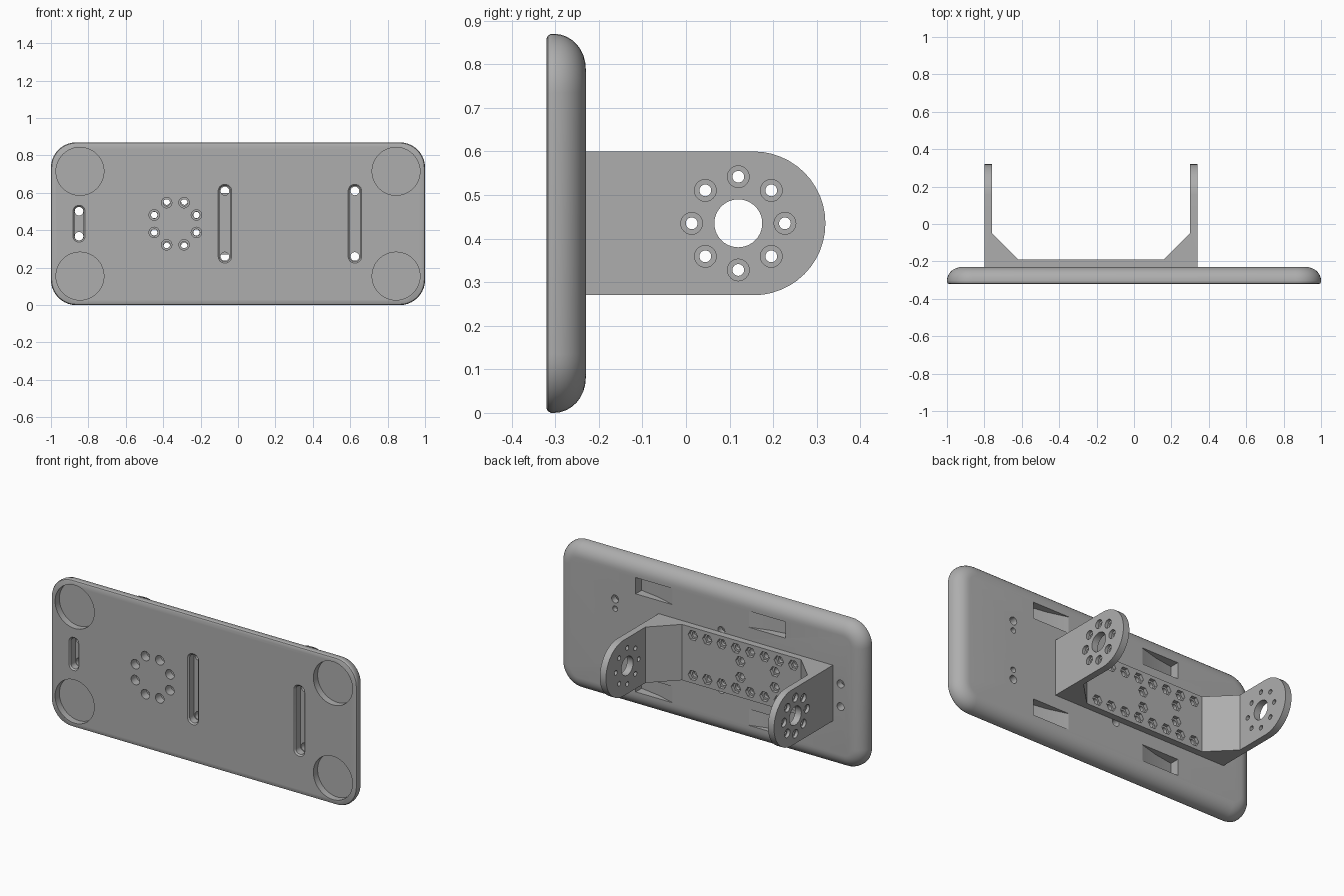
import bpy, bmesh, math

cube = bpy.data.objects.get("Cube")
if cube:
    bpy.data.objects.remove(cube, do_unlink=True)

grey = bpy.data.materials.new("plain grey")
grey.use_nodes = True
colour = (0.42, 0.42, 0.42, 1)
grey.diffuse_color = colour
grey.node_tree.nodes["Principled BSDF"].inputs["Base Color"].default_value = colour

FRONT, BACK, MID = -0.32, -0.23, 0.435   # plate faces and centre height


def loft(name, rings):
    """Closed solid through matching rings of points."""
    bm = bmesh.new()
    loops = [[bm.verts.new(p) for p in ring] for ring in rings]
    n = len(loops[0])
    for a, b in zip(loops, loops[1:]):
        for i in range(n):
            bm.faces.new((a[i], a[(i + 1) % n], b[(i + 1) % n], b[i]))
    bm.faces.new(loops[0])
    bm.faces.new(loops[-1])
    bmesh.ops.recalc_face_normals(bm, faces=bm.faces)
    mesh = bpy.data.meshes.new(name)
    bm.to_mesh(mesh)
    bm.free()
    mesh.materials.append(grey)
    obj = bpy.data.objects.new(name, mesh)
    bpy.context.collection.objects.link(obj)
    return obj


def rounded(cx, cz, hx, hz, r, steps=10):
    """Rounded rectangle outline from its centre and half sizes."""
    pts = []
    for k, (sx, sz) in enumerate(((1, 1), (-1, 1), (-1, -1), (1, -1))):
        for i in range(steps + 1):
            a = (k + i / steps) * math.pi / 2
            pts.append((cx + sx * (hx - r) + r * math.cos(a),
                        cz + sz * (hz - r) + r * math.sin(a)))
    return pts


def ring(cx, cz, r, n=24):
    return [(cx + r * math.cos(math.tau * i / n), cz + r * math.sin(math.tau * i / n))
            for i in range(n)]


def along_y(outline, y):
    return [(u, y, v) for u, v in outline]


def along_x(outline, x):
    return [(x, u, v) for u, v in outline]


def bore(cx, cz, r, y0, y1, n=24):
    """Round (or six-sided) cutter running front to back."""
    return loft("cutter", [along_y(ring(cx, cz, r, n), y) for y in (y0, y1)])


def side_bore(cy, cz, r, x0, x1, n=24):
    return loft("cutter", [along_x(ring(cy, cz, r, n), x) for x in (x0, x1)])


def carve(target, cutters):
    """Cut each solid out of the target, then drop the cutters."""
    bpy.context.view_layer.objects.active = target
    for c in cutters:
        c.hide_render = True
        mod = target.modifiers.new("cut", "BOOLEAN")
        mod.operation, mod.solver, mod.object = "DIFFERENCE", "EXACT", c
        bpy.ops.object.modifier_apply(modifier=mod.name)
        bpy.data.objects.remove(c, do_unlink=True)


def smooth(obj):
    bpy.ops.object.select_all(action="DESELECT")
    obj.select_set(True)
    bpy.context.view_layer.objects.active = obj
    bpy.ops.object.shade_smooth_by_angle(angle=math.radians(32))


# Plate with a tight front edge and a broad round back edge
edge = [(FRONT, 0.010), (FRONT + 0.003, 0.004), (FRONT + 0.010, 0)]
for i in range(9):
    a = i / 8 * math.pi / 2
    edge.append((-0.303 + 0.073 * math.sin(a), 0.08 * (1 - math.cos(a))))
plate = loft("mounting_plate", [
    along_y(rounded(0, MID, 1 - d, MID - d, 0.135 - d), y) for y, d in edge])

cuts = []
# Round corner recesses on the front
for x in (-0.845, 0.845):
    for z in (0.155, 0.715):
        cuts.append(bore(x, z, 0.128, FRONT - 0.02, FRONT + 0.04, 48))

# Chamfered slots on the front, with bolt holes in their floors
for x, z, half_w, half_h, bolt in ((-0.85, MID, 0.024, 0.09, 0.067),
                                   (-0.07, MID, 0.028, 0.202, 0.175),
                                   (0.625, MID, 0.028, 0.202, 0.175)):
    profile = [(FRONT - 0.01, 0.008), (FRONT, 0.008), (FRONT + 0.008, 0), (FRONT + 0.05, 0)]
    cuts.append(loft("cutter", [
        along_y(rounded(x, z, half_w + d, half_h + d, half_w + d - 0.002, 6), y)
        for y, d in profile]))
    for s in (-1, 1):
        cuts.append(bore(x, z + s * bolt, 0.023, FRONT, BACK + 0.02))
        if bolt > 0.1:   # smaller blind hole beside each bolt hole
            cuts.append(bore(x, z + s * 0.118, 0.016, BACK - 0.03, BACK + 0.02))

# Ring of eight stepped holes
circle = []
for i in range(8):
    a = (i + 0.5) * math.pi / 4
    circle.append((-0.335 + 0.122 * math.cos(a), MID + 0.122 * math.sin(a)))
for x, z in circle:
    cuts.append(bore(x, z, 0.028, FRONT - 0.02, FRONT + 0.05))
    cuts.append(bore(x, z, 0.018, FRONT, BACK + 0.02))

# Ramped strap pockets on the back, deepest at their outer ends
for s in (-1, 1):
    for z in (MID - 0.29, MID + 0.29):
        wedge = [(s * 0.25, BACK + 0.01), (s * 0.25, BACK - 0.002),
                 (s * 0.37, BACK - 0.036), (s * 0.49, BACK - 0.055), (s * 0.49, BACK + 0.01)]
        cuts.append(loft("cutter", [[(x, y, h) for x, y in wedge]
                                    for h in (z - 0.048, z + 0.048)]))
carve(plate, cuts)
smooth(plate)

# U bracket: base, gusseted corners and two arms from one outline
MIDX, HALF, TIP = -0.23, 0.57, 0.32
right = [(HALF, BACK), (HALF, TIP), (HALF - 0.04, TIP), (HALF - 0.04, -0.05), (HALF - 0.18, -0.19)]
outline = right + [(-x, y) for x, y in reversed(right)]
bracket = loft("u_bracket", [[(MIDX + x, y, z) for x, y in outline] for z in (0.27, 0.60)])

cuts = []
# Round off the arm tips: everything outside the half circle is cut away
R = 0.165
arc = [(TIP - R + R * math.cos(a), MID + R * math.sin(a))
       for a in (math.pi * (i / 24 - 0.5) for i in range(25))]
for half in (arc[:13], arc[12:]):
    s = 1 if half[-1][1] > MID + 0.1 else -1
    tip, shoulder = (half[0], half[-1]) if s > 0 else (half[-1], half[0])
    far = [(shoulder[0], MID + s * 0.2), (TIP + 0.05, MID + s * 0.2), (TIP + 0.05, MID)]
    shape = half + (far if s > 0 else far[::-1])
    cuts.append(loft("cutter", [along_x(shape, x) for x in (-1, 0.6)]))

# Hub hole and eight counterbored holes through both arms
HUB = 0.12
cuts.append(side_bore(HUB, MID, 0.055, -1, 0.6, 40))
for i in range(8):
    a = i * math.pi / 4
    y, z = HUB + 0.107 * math.cos(a), MID + 0.107 * math.sin(a)
    cuts.append(side_bore(y, z, 0.0135, -1, 0.6))
    for s in (-1, 1):
        cuts.append(side_bore(y, z, 0.025, MIDX + s * (HALF - 0.018), MIDX + s * (HALF + 0.05)))

# Two rows of hex nut seats in the base, plus the sides of the bolt circle
seats = [(0.088 - 0.0937 * i, MID + s * 0.118) for i in range(8) for s in (-1, 1)]
seats += [p for p in circle if abs(p[1] - MID) < 0.08]
for x, z in seats:
    cuts.append(bore(x, z, 0.031, -0.21, -0.17, 6))
    cuts.append(bore(x, z, 0.017, BACK - 0.02, -0.17))
carve(bracket, cuts)
smooth(bracket)
